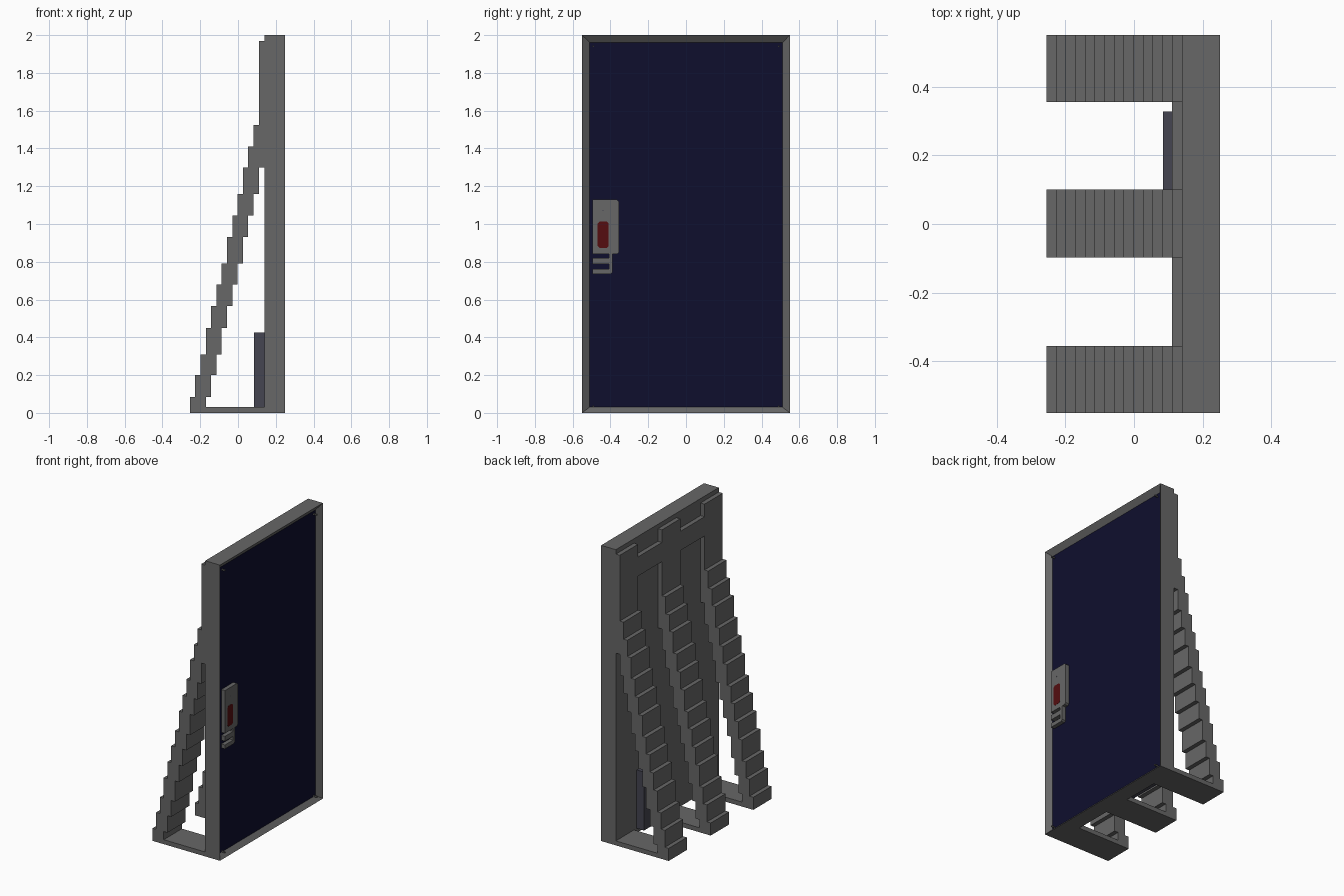
import bpy, bmesh

if "Cube" in bpy.data.objects:
    bpy.data.objects.remove(bpy.data.objects["Cube"])


def material(name, rgb):
    m = bpy.data.materials.new(name)
    m.diffuse_color = (*rgb, 1)
    m.use_nodes = True
    m.node_tree.nodes["Principled BSDF"].inputs["Base Color"].default_value = m.diffuse_color
    return m


GREY = material("frame grey", (0.135, 0.135, 0.135))
NAVY = material("panel navy", (0.0045, 0.0045, 0.027))
RED = material("button red", (0.09, 0.004, 0.005))
SLATE = material("box slate", (0.058, 0.058, 0.082))


def finish(name, bm, *mats):
    bmesh.ops.recalc_face_normals(bm, faces=bm.faces)
    me = bpy.data.meshes.new(name)
    bm.to_mesh(me)
    bm.free()
    for m in mats:
        me.materials.append(m)
    ob = bpy.data.objects.new(name, me)
    bpy.context.collection.objects.link(ob)
    return ob


def add_box(bm, x, y, z):
    r = bmesh.ops.create_cube(bm, size=1)
    for v in r["verts"]:
        v.co = [lo + (c + 0.5) * (hi - lo) for c, (lo, hi) in zip(v.co, (x, y, z))]


def boxes(name, mat, *specs):
    bm = bmesh.new()
    for s in specs:
        add_box(bm, *s)
    return finish(name, bm, mat)


def prism(name, pts, axis, lo, hi, mat):
    """Extrude a flat outline along x or y."""
    bm = bmesh.new()
    co = [(lo, a, b) if axis == "x" else (a, lo, b) for a, b in pts]
    f = bm.faces.new([bm.verts.new(c) for c in co])
    r = bmesh.ops.extrude_face_region(bm, geom=[f])
    i = 0 if axis == "x" else 1
    for v in r["geom"]:
        if isinstance(v, bmesh.types.BMVert):
            v.co[i] = hi
    return finish(name, bm, mat)


BACK, FRONT, RECESS = 0.14, 0.25, 0.222

# Main slab with a recessed navy front face
bm = bmesh.new()
add_box(bm, (BACK, FRONT), (-0.55, 0.55), (0, 2))
bm.normal_update()
front = max(bm.faces, key=lambda f: f.calc_center_median().x)
bmesh.ops.inset_individual(bm, faces=[front], thickness=0.055, depth=0)
for v in front.verts:
    v.co.x = RECESS
    if v.co.z < 1:
        v.co.z = 0.03
front.material_index = 1
finish("slab", bm, GREY, NAVY)

# Three stepped braces, each with a foot strip
STEP = 0.0281
TOPS = [0.085, 0.20, 0.31, 0.45, 0.565, 0.68, 0.79, 0.93, 1.045, 1.16,
        1.30, 1.41, 1.525, 1.97]
outline = [(BACK, 0), (-0.255, 0)]
for i, top in enumerate(TOPS):
    x = -0.255 + i * STEP
    outline += [(x, top), (x + STEP if i < 13 else BACK, top)]
inner = [(-0.255 + 3 * STEP, 0.03)]
for i, top in enumerate(TOPS[:11]):
    x = -0.255 + (i + 3) * STEP
    inner += [(x, top), (x + STEP if i < 10 else BACK, top)]
outline += inner[::-1] + [(BACK, 0.03)]
for n, (lo, hi) in enumerate([(-0.55, -0.355), (-0.097, 0.10), (0.355, 0.55)]):
    prism(f"brace_{n + 1}", outline, "y", lo, hi, GREY)

# Cross plates joining the braces near the top
boxes("cross_plates", GREY,
      ((0.11, BACK), (-0.355, -0.097), (1.755, 1.885)),
      ((0.11, BACK), (0.10, 0.355), (1.755, 1.885)))

# Small box behind the slab
boxes("rear_box", SLATE, ((0.085, BACK), (0.10, 0.327), (0.03, 0.425)))

# Lock plate with slotted lower grip
Y0, Y1, Y2, c = -0.495, -0.356, -0.388, 0.01
prism("lock_plate", [(Y0, 0.84), (Y2 + c, 0.84), (Y1 - c, 0.84), (Y1, 0.84 + c),
                     (Y1, 1.13 - c), (Y1 - c, 1.13), (Y0, 1.13)],
      "x", RECESS, 0.249, GREY)
prism("lock_grip", [(Y0, 0.735), (Y2 - c, 0.735), (Y2, 0.735 + c), (Y2, 0.84),
                    (-0.408, 0.84), (-0.408, 0.82), (Y0, 0.82), (Y0, 0.787),
                    (-0.408, 0.787), (-0.408, 0.762), (Y0, 0.762)],
      "x", RECESS, 0.249, GREY)

# Red button with clipped corners and a tiny indicator
a, b, lo, hi, k = -0.468, -0.41, 0.873, 1.013, 0.01
prism("button", [(a + k, lo), (b - k, lo), (b, lo + k), (b, hi - k),
                 (b - k, hi), (a + k, hi), (a, hi - k), (a, lo + k)],
      "x", 0.245, FRONT, RED)
boxes("indicator", SLATE, ((0.245, FRONT), (-0.443, -0.436), (1.068, 1.075)))

# Corner nibs inside the frame
boxes("corner_nibs", GREY, *[((RECESS, FRONT - 0.001), y, z)
      for y in ((-0.495, -0.487), (0.487, 0.495))
      for z in ((0.03, 0.038), (1.937, 1.945))])
